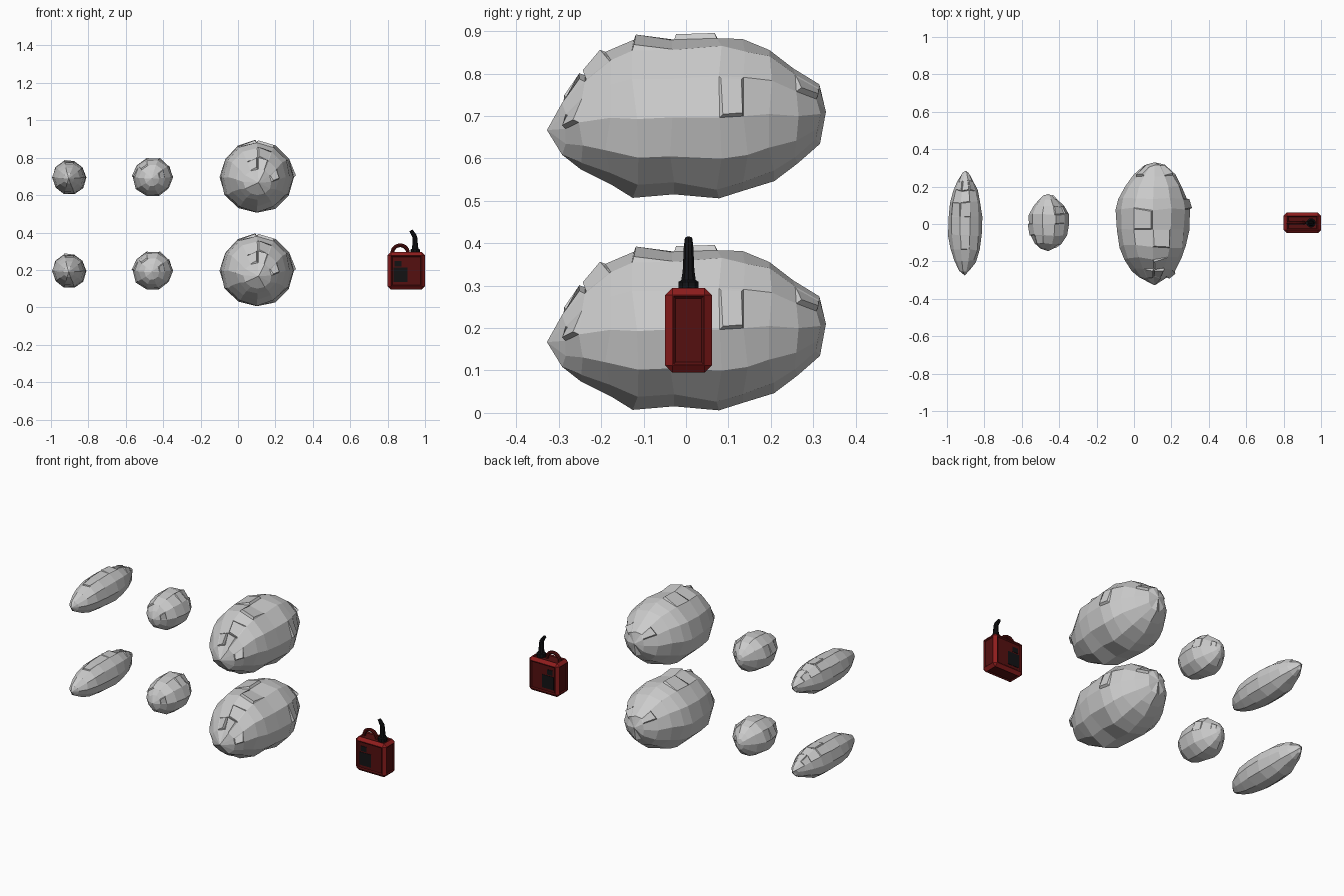
import bpy, bmesh, math, random
from mathutils import Vector

if "Cube" in bpy.data.objects:
    bpy.data.objects.remove(bpy.data.objects["Cube"])


def material(name, rgb):
    m = bpy.data.materials.new(name)
    m.diffuse_color = (*rgb, 1)
    m.use_nodes = True
    m.node_tree.nodes["Principled BSDF"].inputs["Base Color"].default_value = m.diffuse_color
    return m


RED = material("red", (0.27, 0.012, 0.012))
DARK_RED = material("dark_red", (0.09, 0.005, 0.005))
BLACK = material("black", (0.006, 0.006, 0.007))


def finish(bm, name, mats=()):
    bmesh.ops.recalc_face_normals(bm, faces=bm.faces)
    me = bpy.data.meshes.new(name)
    bm.to_mesh(me)
    bm.free()
    for m in mats:
        me.materials.append(m)
    ob = bpy.data.objects.new(name, me)
    bpy.context.collection.objects.link(ob)
    return ob


def bridge(bm, rings):
    n = len(rings[0])
    for a, b in zip(rings, rings[1:]):
        for i in range(n):
            j = (i + 1) % n
            bm.faces.new((a[i], a[j], b[j], b[i]))


# Rocks: faceted lofts along y, stations are (y, x0, x1, z0, z1)
def rock(name, tips, stations, seed, sides=12, chips=9):
    rnd = random.Random(seed)
    bm = bmesh.new()
    length = stations[-1][0] - stations[0][0]
    rings = []
    for y, x0, x1, z0, z1 in stations:
        ring = []
        for i in range(sides):
            a = math.tau * i / sides
            k = 1 + rnd.uniform(-0.035, 0.03)
            ring.append(bm.verts.new(((x0 + x1) / 2 + k * (x1 - x0) / 2 * math.cos(a),
                                      y + rnd.uniform(-0.014, 0.014) * length,
                                      (z0 + z1) / 2 + k * (z1 - z0) / 2 * math.sin(a))))
        rings.append(ring)
    bridge(bm, rings)
    for tip, ring in zip(tips, (rings[0], rings[-1])):
        p = bm.verts.new(tip)
        for i in range(sides):
            bm.faces.new((p, ring[i], ring[(i + 1) % sides]))
    bmesh.ops.recalc_face_normals(bm, faces=bm.faces)
    # tilted flakes on the upper side
    bm.normal_update()
    upper = [f for f in bm.faces if len(f.verts) == 4 and f.normal.z > 0.1]
    size = stations[len(stations) // 2]
    lift = (size[2] - size[1]) * 0.035
    for f in rnd.sample(upper, chips):
        n = f.normal.copy()
        bmesh.ops.inset_individual(bm, faces=[f], thickness=lift * 0.5)
        k = rnd.randrange(4)
        for v in (f.verts[k], f.verts[(k + 1) % 4]):
            v.co += n * lift
    low = finish(bm, name + "_lower")
    top = bpy.data.objects.new(name + "_upper", low.data)
    top.location.z = 0.5
    bpy.context.collection.objects.link(top)


rock("large_rock", ((0.11, -0.328, 0.167), (0.11, 0.33, 0.21)), [
    (-0.285, 0.03, 0.18, 0.10, 0.24),
    (-0.245, -0.01, 0.22, 0.075, 0.295),
    (-0.185, -0.05, 0.255, 0.042, 0.35),
    (-0.12, -0.08, 0.28, 0.008, 0.378),
    (-0.03, -0.095, 0.292, 0.014, 0.380),
    (0.08, -0.098, 0.298, 0.003, 0.390),
    (0.14, -0.08, 0.285, 0.02, 0.380),
    (0.20, -0.05, 0.26, 0.05, 0.36),
    (0.26, 0.0, 0.22, 0.085, 0.315),
    (0.31, 0.055, 0.165, 0.135, 0.275)], 3)

rock("small_rock", ((-0.46, -0.145, 0.19), (-0.46, 0.16, 0.2)), [
    (-0.128, -0.50, -0.42, 0.145, 0.235),
    (-0.105, -0.53, -0.39, 0.12, 0.265),
    (-0.06, -0.553, -0.36, 0.10, 0.293),
    (0.0, -0.565, -0.348, 0.09, 0.302),
    (0.05, -0.563, -0.35, 0.093, 0.302),
    (0.095, -0.54, -0.375, 0.11, 0.285),
    (0.13, -0.51, -0.41, 0.14, 0.255),
    (0.15, -0.485, -0.435, 0.165, 0.23)], 5, 10, 7)

rock("long_rock", ((-0.905, -0.275, 0.19), (-0.9, 0.285, 0.2)), [
    (-0.25, -0.935, -0.875, 0.16, 0.22),
    (-0.20, -0.96, -0.845, 0.135, 0.25),
    (-0.14, -0.98, -0.825, 0.115, 0.272),
    (-0.06, -0.992, -0.814, 0.103, 0.286),
    (0.04, -0.994, -0.812, 0.10, 0.288),
    (0.12, -0.982, -0.82, 0.108, 0.28),
    (0.18, -0.965, -0.835, 0.128, 0.265),
    (0.23, -0.945, -0.857, 0.15, 0.245),
    (0.267, -0.922, -0.88, 0.175, 0.222)], 8, 10, 7)

# Can body: chamfered box with recessed panels on every side
CX, CY, CZ = 0.9, 0.006, 0.195
bm = bmesh.new()
bmesh.ops.create_cube(bm, size=1)
for v in bm.verts:
    v.co = Vector((v.co.x * 0.2 + CX, v.co.y * 0.11 + CY, v.co.z * 0.2 + CZ))
bmesh.ops.bevel(bm, geom=bm.edges[:], offset=0.017, segments=1, affect='EDGES')
bm.normal_update()
panels = [f for f in bm.faces if max(abs(c) for c in f.normal) > 0.99]
bmesh.ops.inset_individual(bm, faces=panels, thickness=0.003)
rim = bmesh.ops.inset_individual(bm, faces=panels, thickness=0.008, depth=-0.006)
for f in panels + rim["faces"]:
    f.material_index = 1
finish(bm, "can_body", (RED, DARK_RED))


# Labels: thin black plates on the front and back panels
def plate(name, x0, x1, z0, z1, side):
    bm = bmesh.new()
    bmesh.ops.create_cube(bm, size=1)
    for v in bm.verts:
        v.co = Vector(((x0 + x1) / 2 + v.co.x * (x1 - x0), CY + side * 0.049 + v.co.y * 0.004,
                       (z0 + z1) / 2 + v.co.z * (z1 - z0)))
    finish(bm, name, (BLACK,))


for side, word in ((-1, "front"), (1, "back")):
    plate(word + "_large_label", 0.831, 0.906, 0.135, 0.212, side)
    plate(word + "_small_label", 0.838, 0.875, 0.219, 0.249, side)


# Tubes: circular sections (x, z, radius, tilt) swept in the xz plane
def tube(name, path, sides, mat):
    bm = bmesh.new()
    rings = []
    for x, z, r, tilt in path:
        ring = []
        for i in range(sides):
            a = math.tau * i / sides
            d = r * math.cos(a)
            ring.append(bm.verts.new((x + d * math.cos(tilt), CY + r * math.sin(a),
                                      z + d * math.sin(tilt))))
        rings.append(ring)
    bridge(bm, rings)
    bm.faces.new(rings[0])
    bm.faces.new(rings[-1])
    finish(bm, name, (mat,))


tube("handle", [(0.867 + 0.042 * math.cos(a), 0.29 + 0.042 * math.sin(a), 0.01, a)
                for a in [math.pi * (i / 10 * 1.1 - 0.05) for i in range(11)]], 8, DARK_RED)

tube("spout", [(0.947, 0.285, 0.025, 0), (0.947, 0.309, 0.025, 0), (0.947, 0.313, 0.018, 0),
               (0.947, 0.335, 0.0145, 0), (0.947, 0.365, 0.013, 0.1), (0.943, 0.382, 0.0125, 0.4),
               (0.934, 0.397, 0.011, 0.55), (0.924, 0.411, 0.009, 0.6)], 10, BLACK)
